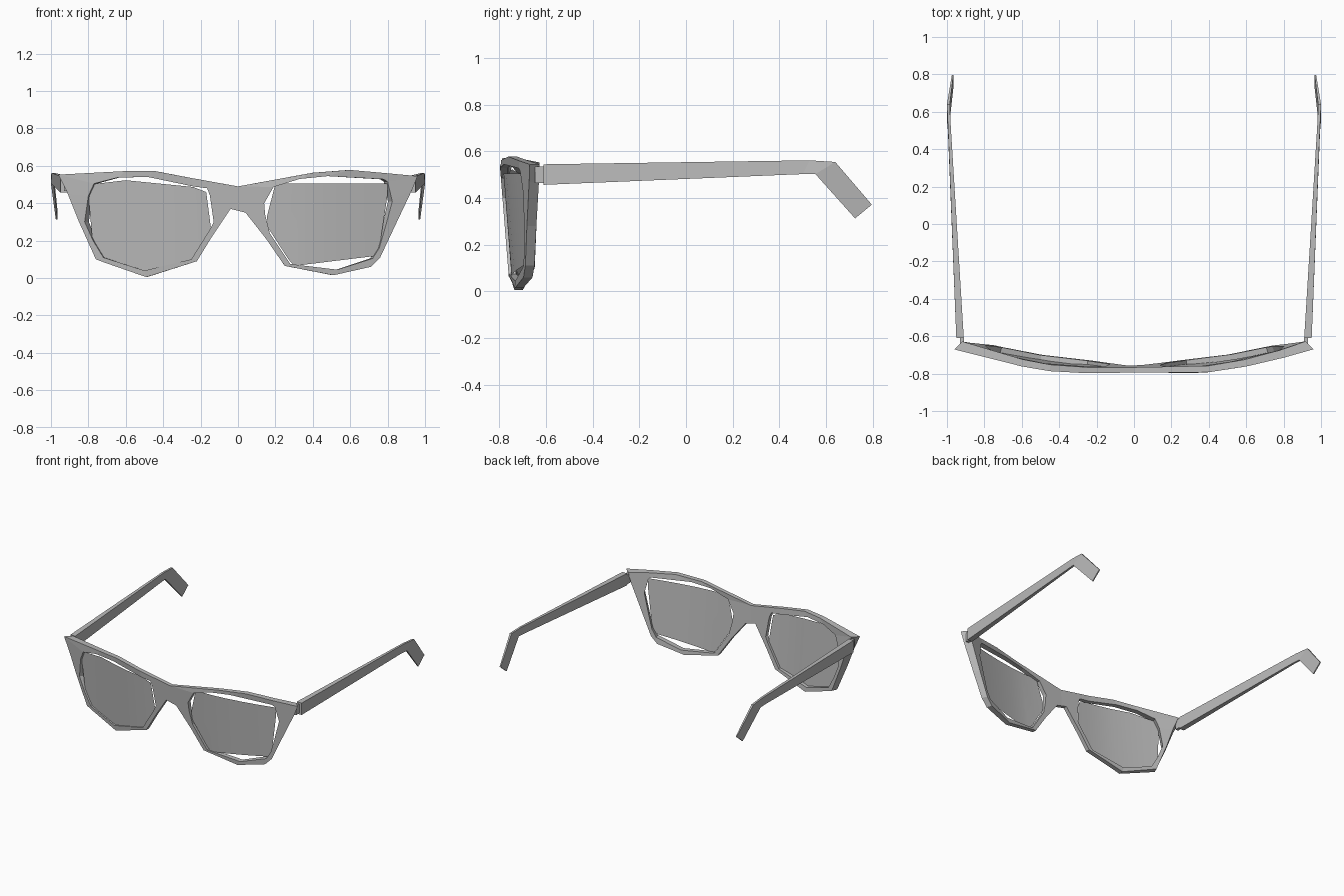
import bpy
import bmesh
from mathutils import Vector

default_cube = bpy.data.objects.get("Cube")
if default_cube:
    bpy.data.objects.remove(default_cube, do_unlink=True)

# One grey for the whole pair
grey = bpy.data.materials.new("plain grey")
grey.use_nodes = True
grey.diffuse_color = (0.5, 0.5, 0.5, 1)
for node in grey.node_tree.nodes:
    if node.type == "BSDF_PRINCIPLED":
        node.inputs["Base Color"].default_value = grey.diffuse_color


def finish(bm, name, smooth=False):
    """Turn a bmesh into a named grey object."""
    if not smooth:
        bmesh.ops.recalc_face_normals(bm, faces=bm.faces[:])
    for face in bm.faces:
        face.smooth = smooth
    mesh = bpy.data.meshes.new(name)
    bm.to_mesh(mesh)
    bm.free()
    mesh.materials.append(grey)
    obj = bpy.data.objects.new(name, mesh)
    bpy.context.collection.objects.link(obj)
    return obj


def wrap(x, z):
    """Depth of the front surface: curved around the face and tilted."""
    curve = 0.24 * max(0, abs(x) - 0.3) ** 1.5
    return -0.795 + curve + 0.08 * (0.5 - z)


def front_point(x, z):
    return Vector((x, wrap(x, z), z))


def back_point(x, z):
    inset = 0.05 * abs(x) ** 4 * (1 if x > 0 else -1)
    return Vector((x - inset, wrap(x, z) + 0.028 + 0.015 * abs(x), z))


def loft(bm, loops, closed):
    """Bridge successive vertex loops with quads."""
    rows = [[bm.verts.new(p) for p in loop] for loop in loops]
    pairs = list(zip(rows, rows[1:]))
    if closed:
        pairs.append((rows[-1], rows[0]))
    for a, b in pairs:
        for i in range(len(a)):
            j = (i + 1) % len(a)
            bm.faces.new((a[i], a[j], b[j], b[i]))
    return rows


def make_rim(name, side, outline, opening):
    """Half of the front: a faceted ring from the bridge to the hinge."""
    outer = [(side * x, z) for x, z in outline]
    inner = [(side * x, z) for x, z in opening]
    bm = bmesh.new()
    loft(bm, [
        [front_point(*p) for p in outer],
        [front_point(*p) for p in inner],
        [back_point(*p) for p in inner],
        [back_point(*p) for p in outer],
    ], closed=True)
    # the two halves meet open at the bridge
    seam = [f for f in bm.faces if all(abs(v.co.x) < 1e-5 for v in f.verts)]
    bmesh.ops.delete(bm, geom=seam, context="FACES")
    return finish(bm, name)


def make_lens(name, side, outline):
    """Thin sheet sliced into strips and bent to the frame curve."""
    bm = bmesh.new()
    bm.faces.new([bm.verts.new((side * x, 0, z)) for x, z in outline])
    for step in range(2, 8):
        bmesh.ops.bisect_plane(
            bm, geom=bm.verts[:] + bm.edges[:] + bm.faces[:],
            plane_co=(side * step / 9, 0, 0), plane_no=(1, 0, 0))
    for v in bm.verts:
        v.co.y = wrap(v.co.x, v.co.z) + 0.012
    bm.normal_update()
    if sum(f.normal.y for f in bm.faces) > 0:
        bmesh.ops.reverse_faces(bm, faces=bm.faces[:])
    return finish(bm, name, smooth=True)


def make_temple(name, side):
    """Tapered arm with a bent ear hook."""
    # inner x, outer x, top (y, z), bottom (y, z)
    sections = [
        (0.91, 0.95, (-0.61, 0.545), (-0.61, 0.457)),
        (0.98, 0.995, (0.53, 0.562), (0.5, 0.503)),
        (0.985, 1.0, (0.64, 0.555), (0.555, 0.503)),
        (0.966, 0.974, (0.797, 0.372), (0.725, 0.313)),
    ]
    bm = bmesh.new()
    rows = loft(bm, [
        [(side * a, *top), (side * b, *top), (side * b, *low), (side * a, *low)]
        for a, b, top, low in sections
    ], closed=False)
    for cap in (rows[0], rows[-1]):
        bm.faces.new(cap)
    return finish(bm, name)


def make_hinge(name, side):
    """Small block joining the arm to the frame corner."""
    bm = bmesh.new()
    bmesh.ops.create_cube(bm, size=1)
    bmesh.ops.scale(bm, vec=(0.022, 0.04, 0.07), verts=bm.verts[:])
    bmesh.ops.translate(bm, vec=(side * 0.92, -0.628, 0.5), verts=bm.verts[:])
    return finish(bm, name)


# Outlines run from the top of the bridge, out to the hinge, and back below
left_outline = [
    (0, .49), (.4, .563), (.6, .578), (.8, .56), (.96, .545), (.93, .47), (.84, .28),
    (.76, .11), (.71, .06), (.51, .015), (.25, .065), (.15, .21), (.04, .35), (0, .36)]
left_opening = [
    (.19, .487), (.33, .53), (.48, .545), (.78, .528), (.8, .515), (.825, .41), (.79, .28),
    (.755, .16), (.72, .105), (.53, .045), (.28, .075), (.17, .24), (.145, .34), (.14, .4)]
left_lens = [
    (.2, .505), (.8, .505), (.8, .45), (.75, .12), (.3, .065), (.27, .1), (.16, .27), (.155, .33)]

right_outline = [
    (0, .49), (.25, .535), (.45, .573), (.6, .572), (.96, .553), (.91, .45), (.85, .3),
    (.76, .1), (.72, .085), (.49, .005), (.22, .09), (.14, .22), (.04, .37), (0, .36)]
right_opening = [
    (.165, .48), (.24, .49), (.48, .54), (.64, .538), (.77, .505), (.8, .44), (.82, .3),
    (.775, .2), (.72, .11), (.5, .04), (.25, .1), (.15, .26), (.13, .3), (.15, .44)]
right_lens = [
    (.17, .46), (.24, .487), (.6, .523), (.77, .503), (.8, .44), (.78, .22), (.73, .1),
    (.5, .035), (.23, .09), (.145, .27)]

make_rim("left_rim", 1, left_outline, left_opening)
make_rim("right_rim", -1, right_outline, right_opening)
make_lens("left_lens", 1, left_lens)
make_lens("right_lens", -1, right_lens)
for label, side in (("left", 1), ("right", -1)):
    make_temple(label + "_temple", side)
    make_hinge(label + "_hinge", side)
